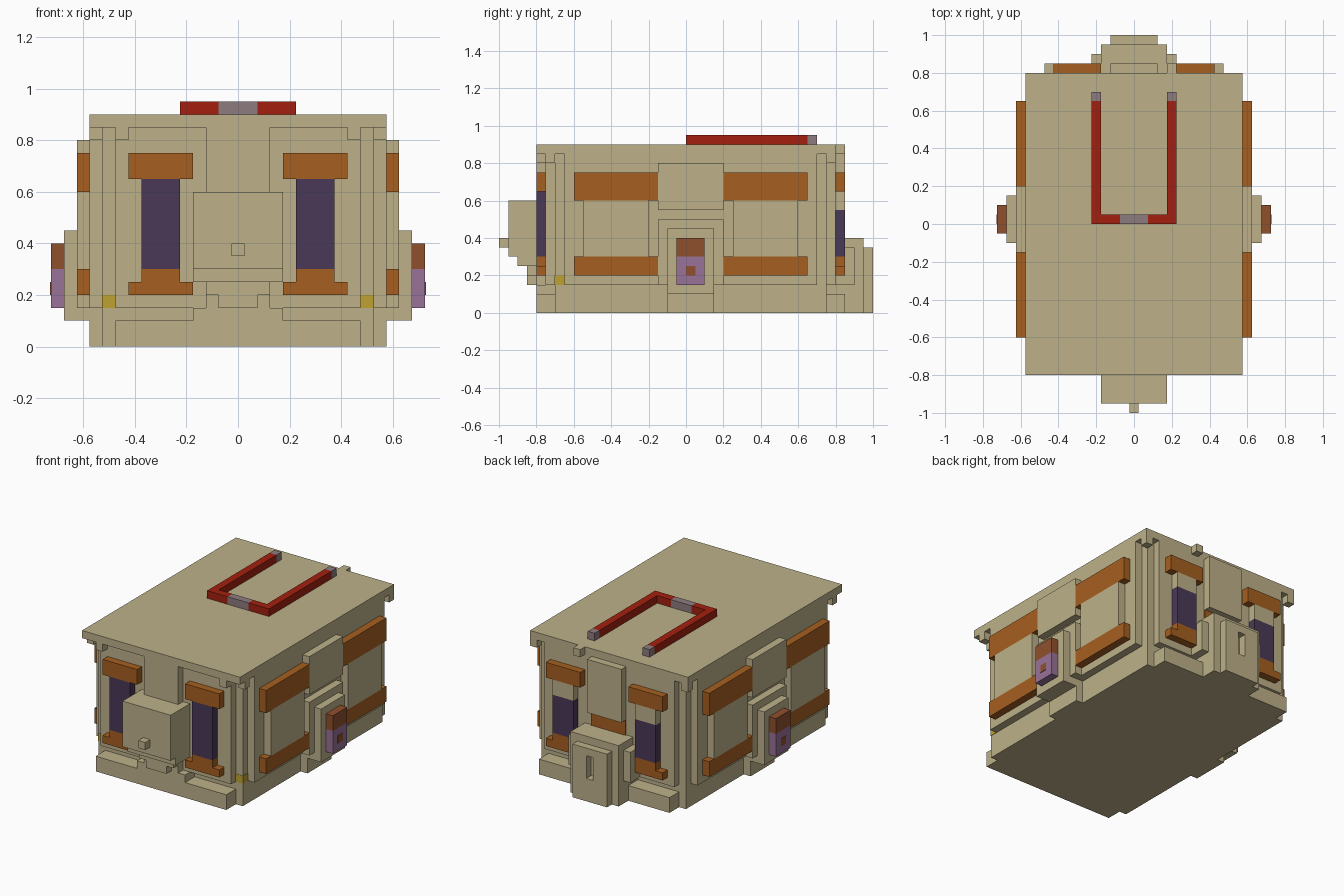
import bpy, bmesh

old = bpy.data.objects.get("Cube")
if old:
    bpy.data.objects.remove(old, do_unlink=True)


def paint(name, rgb):
    """Make a flat material from 0-255 display values."""
    lin = []
    for c in rgb:
        c /= 255
        lin.append(c / 12.92 if c <= 0.04045 else ((c + 0.055) / 1.055) ** 2.4)
    m = bpy.data.materials.new(name)
    m.use_nodes = True
    m.diffuse_color = (*lin, 1)
    m.node_tree.nodes["Principled BSDF"].inputs["Base Color"].default_value = (*lin, 1)
    return m


beige = paint("beige", (189, 177, 138))
orange = paint("orange", (166, 95, 32))
brown = paint("brown", (144, 80, 45))
lilac = paint("lilac", (153, 114, 152))
glass = paint("dark violet", (73, 57, 86))
red = paint("red", (163, 32, 15))
grey = paint("mauve grey", (141, 123, 127))
yellow = paint("yellow", (190, 162, 48))


def box(name, mat, x, y, z, mirror=False):
    """Box from three (low, high) ranges, optionally repeated on the other side."""
    bm = bmesh.new()
    for s in ((1, -1) if mirror else (1,)):
        cube = bmesh.ops.create_cube(bm, size=1)
        for v in cube["verts"]:
            v.co = [r[0] + (c + 0.5) * (r[1] - r[0]) for c, r in zip(v.co, (x, y, z))]
            v.co.x *= s
    bmesh.ops.recalc_face_normals(bm, faces=bm.faces)
    me = bpy.data.meshes.new(name)
    bm.to_mesh(me)
    bm.free()
    me.materials.append(mat)
    ob = bpy.data.objects.new(name, me)
    bpy.context.collection.objects.link(ob)
    return ob


def mid(w):
    return (-w, w)


# Stepped body and roof
box("corner_core", beige, mid(.525), (-.7, .75), (0, .85))
box("base", beige, mid(.475), (-.75, .8), (0, .1))
box("end_walls", beige, mid(.475), (-.75, .8), (.15, .85))
box("side_walls", beige, mid(.575), (-.65, .7), (.15, .85))
box("roof", beige, mid(.575), (-.8, .8), (.85, .9))
box("roof_knob", beige, (.175, .225), (.8, .85), (.85, .9))
for end, y, ys in (("front", (-.8, -.75), (-.75, -.7)), ("back", (.8, .85), (.75, .8))):
    if end == "front":
        box("front_eave_bracket", beige, (.425, .475), y, (.8, .85), True)
    box(end + "_side_bracket", beige, (.525, .575), ys, (.8, .85), True)
    box(end + "_bumper", beige, (.175, .475), y, (0, .1), True)

# Corner lamps
box("corner_lamp", yellow, (.475, .527), (-.702, -.65), (.15, .2), True)

# End windows
for end, y, top in (("front", (-.8, -.75), .65), ("back", (.8, .85), .55)):
    box(end + "_window_glass", glass, (.225, .375), y, (.3, top), True)
    box(end + "_window_lintel", orange, (.175, .425), y, (.65, .75), True)
    box(end + "_window_sill", orange, (.175, .425), y, (.2, .25), True)
    box(end + "_window_sill_step", orange, (.225, .375), y, (.25, .3), True)
box("back_window_blind", beige, (.225, .375), (.8, .85), (.55, .65), True)

# Side windows with shutters
for name, a, b in (("front", -.6, -.15), ("back", .2, .65)):
    box(name + "_side_lintel", orange, (.575, .625), (a, b), (.6, .75), True)
    box(name + "_side_sill", orange, (.575, .625), (a, b), (.2, .3), True)
    box(name + "_side_shutter", beige, (.575, .625), (a + .05, b - .05), (.3, .6), True)

# Side doors
box("side_upper_panel", beige, (.575, .625), (-.15, .2), (.55, .8), True)
box("door_outer_frame", beige, (.575, .625), (-.15, .2), (.15, .5), True)
box("door_inner_frame", beige, (.575, .675), (-.1, .15), (.1, .45), True)
box("door_footing", beige, (.525, .575), (-.1, .15), (0, .15), True)
box("door_lower", lilac, (.675, .725), (-.05, .1), (.15, .3), True)
box("door_upper", brown, (.675, .725), (-.05, .1), (.3, .4), True)
box("door_knob", brown, (.72, .728), (0, .05), (.2, .25), True)

# Front chest with stepped underside
box("front_post", beige, mid(.125), (-.8, -.75), (.6, .85))
box("front_chest", beige, mid(.175), (-.95, -.75), (.3, .6))
box("chest_step_upper", beige, mid(.175), (-.9, -.75), (.25, .3))
box("chest_step_lower", beige, mid(.125), (-.85, -.75), (.2, .25))
box("chest_step_foot", beige, mid(.075), (-.85, -.75), (.15, .2))
box("chest_handle", beige, mid(.025), (-1, -.95), (.35, .4))
box("front_plinth", beige, mid(.175), (-.8, -.7), (0, .15))
box("front_plinth_cap", beige, mid(.125), (-.8, -.75), (.1, .2))

# Back panel and porch with a slotted plate
box("back_upper_panel", beige, mid(.125), (.8, .85), (.5, .85))
box("back_panel_strip", orange, mid(.125), (.8, .808), (.4, .5))
box("porch", beige, mid(.175), (.75, .95), (0, .4))
box("porch_wing", beige, (.175, .225), (.8, .9), (.15, .35), True)
box("slot_plate_side", beige, (.025, .125), (.95, 1), (0, .35), True)
box("slot_plate_top", beige, mid(.025), (.95, 1), (.3, .35))
box("slot_plate_bottom", beige, mid(.025), (.95, 1), (0, .15))

# Roof rail
box("rail_arm", red, (.175, .225), (0, .65), (.9, .95), True)
box("rail_arm_tip", grey, (.175, .225), (.65, .7), (.9, .95), True)
box("rail_cross", red, (.075, .175), (0, .05), (.9, .95), True)
box("rail_cross_middle", grey, mid(.075), (0, .05), (.9, .95))
